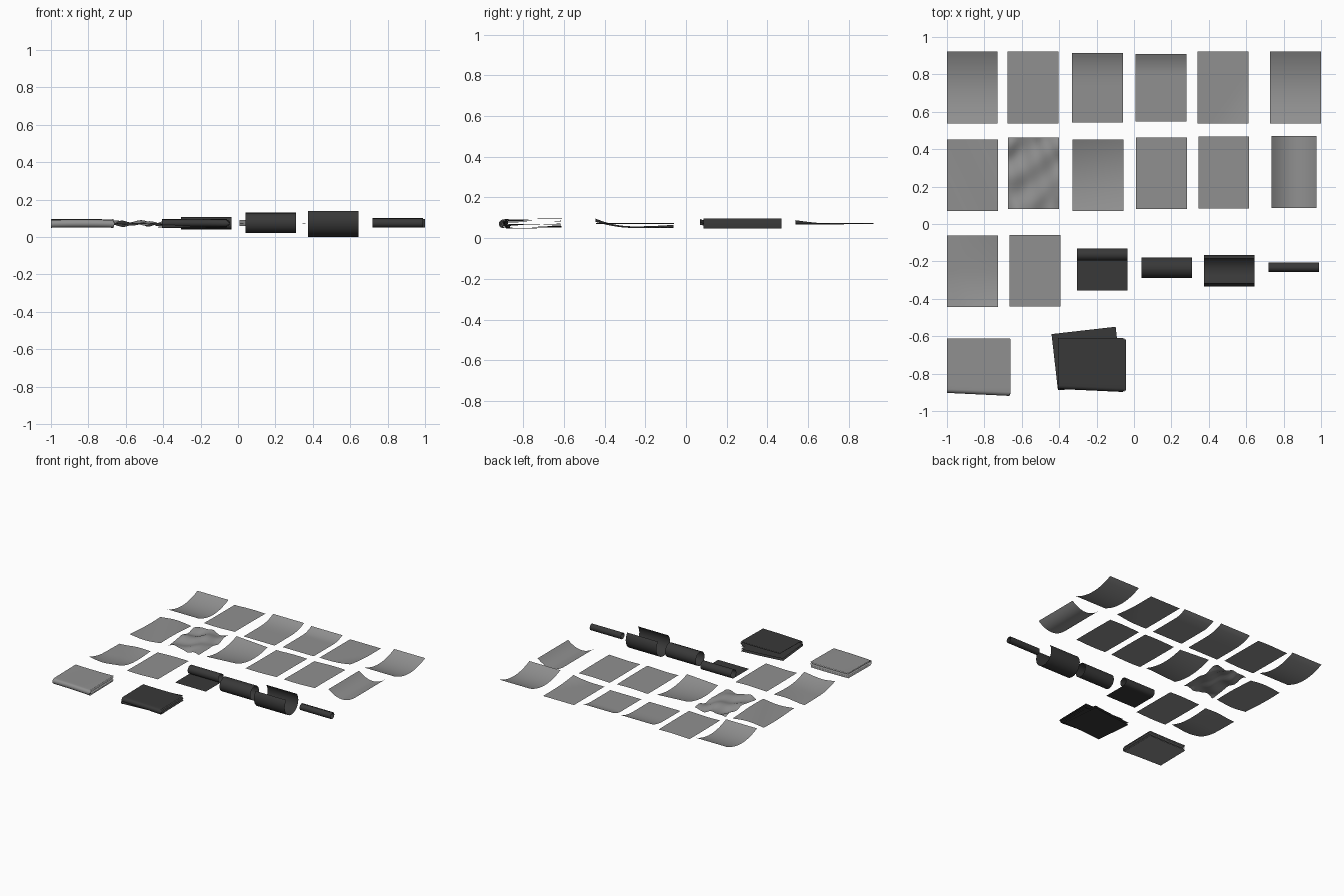
import bpy
import bmesh
from math import sin, cos, pi, radians

if "Cube" in bpy.data.objects:
    bpy.data.objects.remove(bpy.data.objects["Cube"])


def material(name, value):
    m = bpy.data.materials.new(name)
    m.use_nodes = True
    color = (value, value, value, 1)
    m.diffuse_color = color
    m.node_tree.nodes["Principled BSDF"].inputs["Base Color"].default_value = color
    return m


LIGHT = material("light_grey_paper", 0.28)
DARK = material("dark_grey_paper", 0.04)
MID = 0.072          # height of every sheet's middle


def grid(name, point, nu, nv, mat):
    """Surface from point(u, v), with u and v running from -1 to 1."""
    bm = bmesh.new()
    rows = [[bm.verts.new(point(2 * i / nu - 1, 2 * j / nv - 1)) for i in range(nu + 1)]
            for j in range(nv + 1)]
    for a, b in zip(rows, rows[1:]):
        for i in range(nu):
            bm.faces.new((a[i], a[i + 1], b[i + 1], b[i]))
    mesh = bpy.data.meshes.new(name)
    bm.to_mesh(mesh)
    bm.free()
    mesh.materials.append(mat)
    obj = bpy.data.objects.new(name, mesh)
    bpy.context.collection.objects.link(obj)
    for p in mesh.polygons:
        p.use_smooth = True
    return obj


def sheet(name, x, y, height, w=0.272, l=0.383):
    grid(name, lambda u, v: (x + u * w / 2, y + v * l / 2, MID + height(u, v)), 16, 20, LIGHT)


# Bending rules for the loose sheets
def sag(u, v):
    return 0.045 * v * v - 0.022


def nearly_flat(u, v):
    return 0.003 * sin(2 * u + v)


def back_curl(u, v):
    return 0.038 * max(0, (v + 0.1) / 1.1) ** 3 - 0.016


def back_lip(u, v):
    return 0.03 * max(0, (v - 0.4) / 0.6) ** 2 - 0.012


def raised_corner(u, v):
    return 0.02 * max(0, (u - v - 0.6) / 1.4) ** 2 - 0.004


def diagonal_wave(u, v):
    return 0.008 * sin(2.2 * u + 1.5 * v)


def crumpled(u, v):
    return 0.008 * sin(5 * u + 2 * v) + 0.007 * sin(6 * v - 3 * u) + 0.004 * cos(9 * u * v)


def diagonal_sag(u, v):
    return 0.032 * v * v - 0.008 * u * v - 0.018


def trough(u, v):
    return 0.05 * u * u - 0.025


def twisted(u, v):
    front = max(0, -v) ** 2 * (0.03 + 0.008 * u * u)
    return front + 0.012 * max(0, v) ** 2 * (1 + u) / 2 - 0.018 + 0.004 * sin(3 * u + v)


# Back row
sheet("sagging_sheet_right", -0.865, 0.73, sag)
sheet("plain_sheet_back", -0.54, 0.73, nearly_flat)
sheet("curled_sheet", -0.195, 0.728, back_curl, l=0.37)
sheet("lipped_sheet", 0.145, 0.728, back_lip, l=0.36)
sheet("corner_sheet", 0.475, 0.73, raised_corner)
sheet("sagging_sheet_left", 0.863, 0.73, sag)
# Middle row
sheet("wavy_sheet", -0.863, 0.26, diagonal_wave)
sheet("crumpled_sheet", -0.538, 0.272, crumpled)
sheet("bent_sheet", -0.193, 0.26, diagonal_sag)
sheet("plain_sheet_middle", 0.147, 0.272, nearly_flat)
sheet("plain_sheet_middle_left", 0.48, 0.275, nearly_flat)
sheet("trough_sheet", 0.855, 0.278, trough, w=0.24)
# Front row
sheet("twisted_sheet", -0.863, -0.252, twisted)
sheet("plain_sheet_front", -0.53, -0.25, nearly_flat)


# Rolled sheets: an arc or spiral around the x axis, angles measured from +y
def roll(name, x, y, z, r0, r1, start, end):
    def point(u, v):
        t = (v + 1) / 2
        a = radians(start + (end - start) * t)
        r = r0 + (r1 - r0) * t
        return x + u * 0.135, y + r * cos(a), z + r * sin(a)
    grid(name, point, 2, 64, DARK)


roll("closed_roll", 0.175, -0.235, 0.075, 0.053, 0.056, 70, 455)
roll("open_roll", 0.51, -0.25, 0.085, 0.085, 0.085, 140, 400)
roll("tight_roll", 0.855, -0.232, 0.075, 0.018, 0.027, -30, 810)


# Half rolled sheet: flat front that curls over at the back
def half_rolled(u, v):
    s = (v + 1) / 2 * 0.385
    flat, r = 0.192, 0.033
    x = -0.17 + u * 0.135
    if s < flat:
        return x, -0.355 + s, 0.04
    a = (s - flat) / r
    return x, -0.355 + flat + r * sin(a), 0.04 + r * (1 - cos(a))


grid("half_rolled_sheet", half_rolled, 2, 48, DARK)


# Folded papers: nested leaves, each a sheet folded over along its front edge
def folded(name, x, y, w, l, low, high, turn, mat):
    r = (high - low) / 2
    c, s = cos(radians(turn)), sin(radians(turn))

    def point(u, v):
        # lower leaf, rounded front fold, upper leaf
        if abs(v) > 0.3:
            py = -l / 2 + r + (l - r) * (abs(v) - 0.3) / 0.7
            pz = r if v > 0 else -r
        else:
            a = v / 0.3 * pi / 2
            py, pz = -l / 2 + r - r * cos(a), r * sin(a)
        px = u * w / 2
        py -= 0.008 * u * (1 - (py + l / 2) / l)
        pz += 0.004 * u * u * (py / l)
        return x + px * c - py * s, y + px * s + py * c, (low + high) / 2 + pz
    grid(name, point, 10, 40, mat)


for i in range(3):
    inset = 0.007 * i
    folded("light_folded_leaf_%d" % i, -0.832 + inset / 3, -0.761 + inset / 4, 0.333,
           0.3 - inset, 0.051 + inset, 0.093 - inset, 0, LIGHT)
    folded("dark_folded_leaf_%d" % i, -0.232 + inset, -0.75, 0.348,
           0.28 - inset, 0.055 + inset, 0.095 - inset, 0, DARK)

# Turned leaf sticking out of the dark folded paper
folded("dark_turned_leaf", -0.252, -0.723, 0.345, 0.31, 0.049, 0.066, 6.5, DARK)
